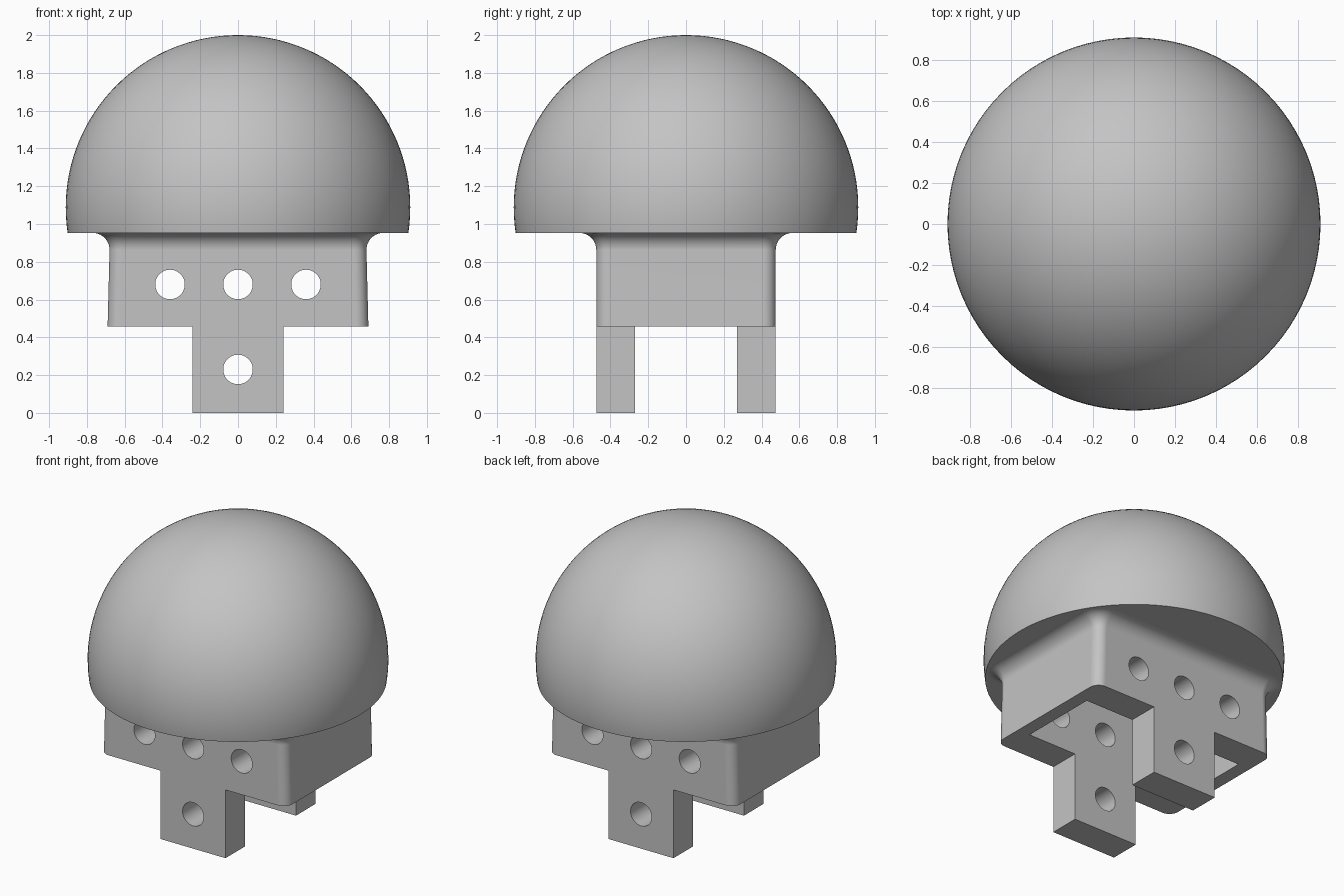
import bpy, bmesh
from math import cos, sin, pi, radians, sqrt
from mathutils import Matrix

cube = bpy.data.objects.get("Cube")
if cube:
    bpy.data.objects.remove(cube, do_unlink=True)

# Single plain grey
GREY = (0.55, 0.55, 0.55, 1)
grey = bpy.data.materials.new("plain_grey")
grey.use_nodes = True
grey.diffuse_color = GREY
grey.node_tree.nodes["Principled BSDF"].inputs["Base Color"].default_value = GREY

RIM_Z = 0.953      # underside of the dome
HX, HY = 0.68, 0.475


def make_object(name, bm):
    bmesh.ops.recalc_face_normals(bm, faces=bm.faces)
    mesh = bpy.data.meshes.new(name)
    bm.to_mesh(mesh)
    bm.free()
    mesh.materials.append(grey)
    obj = bpy.data.objects.new(name, mesh)
    bpy.context.collection.objects.link(obj)
    return obj


def select(obj):
    bpy.ops.object.select_all(action='DESELECT')
    obj.select_set(True)
    bpy.context.view_layer.objects.active = obj


def box(lo, hi):
    bm = bmesh.new()
    bmesh.ops.create_cube(bm, size=1)
    for v in bm.verts:
        v.co = [a + (b - a) * (c + 0.5) for a, b, c in zip(lo, hi, v.co)]
    return make_object("cutter", bm)


def hole(x, z):
    bm = bmesh.new()
    place = Matrix.Translation((x, 0, z)) @ Matrix.Rotation(pi / 2, 4, 'X')
    bmesh.ops.create_cone(bm, cap_ends=True, segments=48, radius1=0.078,
                          radius2=0.078, depth=2, matrix=place)
    return make_object("cutter", bm)


def cut(obj, cutter):
    select(obj)
    mod = obj.modifiers.new("cut", 'BOOLEAN')
    mod.operation, mod.solver, mod.object = 'DIFFERENCE', 'EXACT', cutter
    bpy.ops.object.modifier_apply(modifier=mod.name)
    bpy.data.objects.remove(cutter, do_unlink=True)


def smooth(obj):
    select(obj)
    bpy.ops.object.shade_smooth_by_angle(angle=radians(30))


# Dome: sphere cut flat a little below its centre
R = 0.912
bm = bmesh.new()
bmesh.ops.create_uvsphere(bm, u_segments=96, v_segments=64, radius=R,
                          matrix=Matrix.Translation((0, 0, 2 - R)))
sliced = bmesh.ops.bisect_plane(bm, geom=bm.verts[:] + bm.edges[:] + bm.faces[:],
                                plane_co=(0, 0, RIM_Z), plane_no=(0, 0, -1),
                                clear_outer=True)
rim = [e for e in sliced["geom_cut"] if isinstance(e, bmesh.types.BMEdge)]
bmesh.ops.contextual_create(bm, geom=rim)
smooth(make_object("dome", bm))


# Base block: rounded rectangle sections, flaring into the dome
def section(bm, z, grow, draft=0.0, corner=0.065, steps=10):
    verts = []
    for q, (sx, sy) in enumerate([(1, 1), (-1, 1), (-1, -1), (1, -1)]):
        for i in range(steps + 1):
            a = (q + i / steps) * pi / 2
            verts.append(bm.verts.new((
                sx * (HX + draft - corner) + (corner + grow) * cos(a),
                sy * (HY - corner) + (corner + grow) * sin(a), z)))
    return verts


FLARE, N = 0.09, 10
bm = bmesh.new()
rings = [section(bm, 0, 0, 0.022)]
for i in range(N + 1):
    a = i / N * pi / 2
    rings.append(section(bm, RIM_Z - FLARE + FLARE * sin(a), FLARE * (1 - cos(a))))
rings.append(section(bm, RIM_Z + 0.01, FLARE))
for low, high in zip(rings, rings[1:]):
    for i in range(len(low)):
        j = (i + 1) % len(low)
        bm.faces.new((low[i], low[j], high[j], high[i]))
bm.faces.new(rings[0])
bm.faces.new(rings[-1])
base = make_object("base_with_legs", bm)

# Trim the lower part to two central legs, then hollow the block
for side in (-1, 1):
    xs = sorted((side * 0.24, side * 1.0))
    cut(base, box((xs[0], -1, -0.5), (xs[1], 1, 0.457)))
cut(base, box((-0.6, -0.27, -0.5), (0.6, 0.27, 0.94)))

# Peg holes: a row of three in the block and one in each leg
for x, z in [(-0.36, 0.68), (0, 0.68), (0.36, 0.68), (0, 0.23)]:
    cut(base, hole(x, z))
smooth(base)
weighted = base.modifiers.new("even_shading", 'WEIGHTED_NORMAL')
weighted.keep_sharp = True
